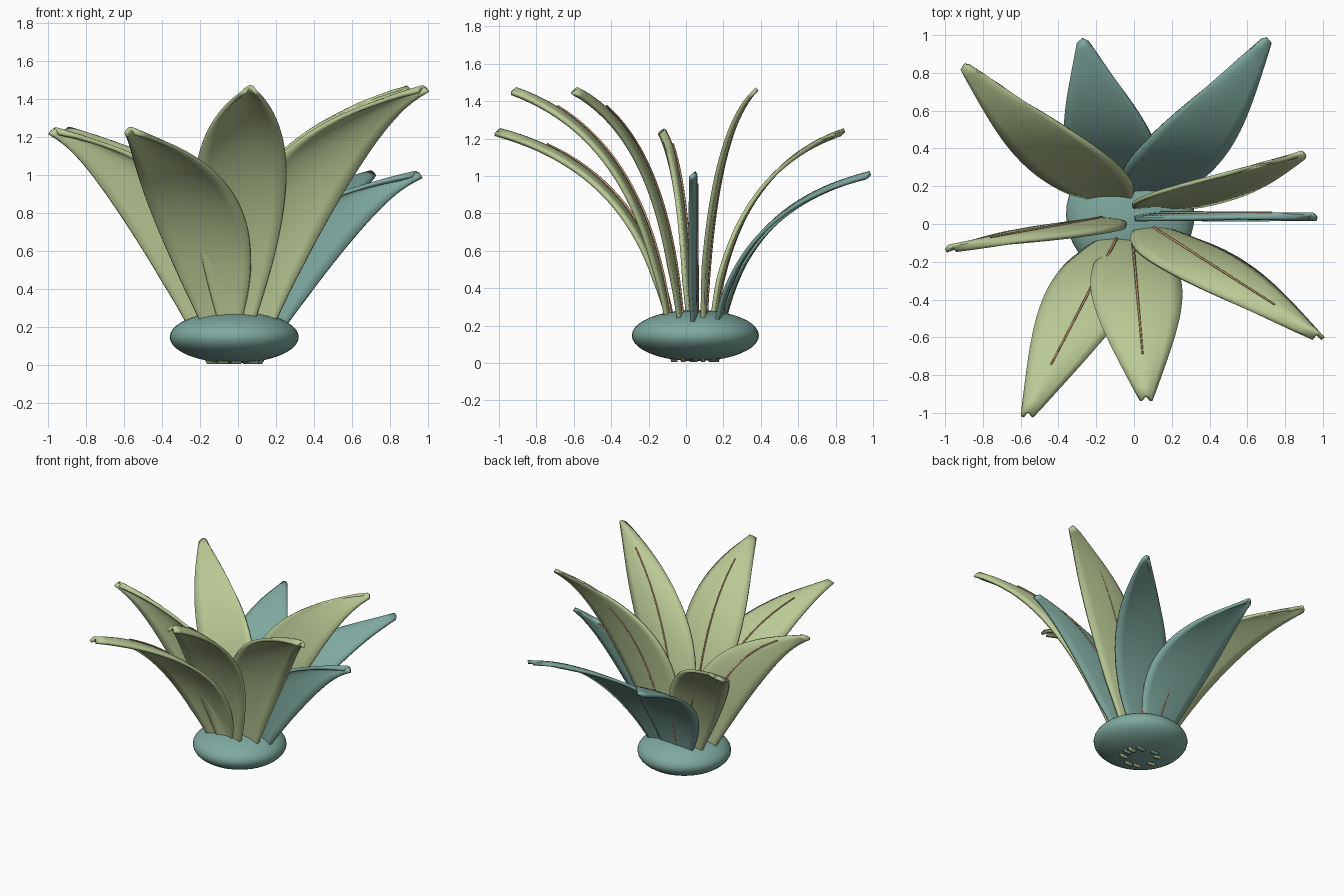
import bpy
import bmesh
import math
from mathutils import Vector

if "Cube" in bpy.data.objects:
    bpy.data.objects.remove(bpy.data.objects["Cube"])

CENTRE = Vector((-0.02, 0.05, 0.0))
GOLDEN = math.radians(137.5)
HEIGHTS = (1.01, 1.24, 1.46)
REACHES = (0.965, 1.18)
FACE = Vector((0, 0.7071, 0.7071))   # side of the blade that carries the rib


def material(name, colour):
    m = bpy.data.materials.new(name)
    m.diffuse_color = (*colour, 1)
    m.use_nodes = True
    m.node_tree.nodes["Principled BSDF"].inputs["Base Color"].default_value = m.diffuse_color
    return m


green = material("leaf green", (0.49, 0.59, 0.30))
teal = material("blue green", (0.21, 0.40, 0.35))
tan = material("rib tan", (0.60, 0.34, 0.17))


def finish(name, bm, mat, angle=40):
    bmesh.ops.recalc_face_normals(bm, faces=bm.faces)
    mesh = bpy.data.meshes.new(name)
    bm.to_mesh(mesh)
    bm.free()
    mesh.materials.append(mat)
    ob = bpy.data.objects.new(name, mesh)
    bpy.context.collection.objects.link(ob)
    bpy.ops.object.select_all(action='DESELECT')
    ob.select_set(True)
    bpy.context.view_layer.objects.active = ob
    bpy.ops.object.shade_smooth_by_angle(angle=math.radians(angle))
    return ob


def spine(t, angle, reach, height):
    # Quadratic arc: rises steeply, then leans outward
    r = 0.12 * (1 - t) ** 2 + 2 * 0.2 * t * (1 - t) + reach * t * t
    z = 0.005 + 2 * 0.82 * height * t * (1 - t) + height * t * t
    return CENTRE + Vector((r * math.cos(angle), r * math.sin(angle), z))


def half_width(t):
    return 0.025 + 0.215 * max(0, math.sin(math.pi * t)) ** 0.95


def leaf(i, angle, reach, height, mat):
    # Broad blade, its edges bent slightly away from the rib side
    bm = bmesh.new()
    rows, cols = 28, 8
    grid = []
    for a in range(rows + 1):
        t = a / rows
        p = spine(t, angle, reach, height)
        row = []
        for b in range(cols + 1):
            u = 2 * b / cols - 1
            q = p + Vector((u * half_width(t), 0, 0)) - FACE * 0.035 * u * u * min(1, t * 4)
            row.append(bm.verts.new(q))
        grid.append(row)
    for a in range(rows):
        for b in range(cols):
            bm.faces.new((grid[a][b], grid[a][b + 1], grid[a + 1][b + 1], grid[a + 1][b]))
    ob = finish("leaf_%d" % (i + 1), bm, mat)
    mod = ob.modifiers.new("thickness", 'SOLIDIFY')
    mod.thickness = 0.022
    mod.offset = 0


def rib(i, angle, reach, height):
    # Thin round midrib
    bm = bmesh.new()
    steps, sides, radius = 20, 6, 0.008
    rings = []
    for a in range(steps + 1):
        t = 0.08 + 0.77 * a / steps
        p = spine(t, angle, reach, height) + FACE * 0.016
        d = spine(t + 0.01, angle, reach, height) - spine(t - 0.01, angle, reach, height)
        side = d.cross(Vector((0, 0, 1))).normalized()
        up = side.cross(d).normalized()
        rad = radius * (1 - 0.4 * a / steps)
        rings.append([bm.verts.new(p + rad * (side * math.cos(k * math.tau / sides)
                                              + up * math.sin(k * math.tau / sides)))
                      for k in range(sides)])
    for r0, r1 in zip(rings, rings[1:]):
        for k in range(sides):
            n = (k + 1) % sides
            bm.faces.new((r0[k], r0[n], r1[n], r1[k]))
    bm.faces.new(rings[0])
    bm.faces.new(rings[-1])
    finish("leaf_rib_%d" % (i + 1), bm, tan, 65)


# Flattened bulb at the base
bm = bmesh.new()
bmesh.ops.create_uvsphere(bm, u_segments=40, v_segments=20, radius=1)
bmesh.ops.scale(bm, vec=(0.34, 0.34, 0.137), verts=bm.verts)
bmesh.ops.translate(bm, vec=CENTRE + Vector((0, 0, 0.147)), verts=bm.verts)
finish("bulb", bm, teal)

# Nine leaves spaced by the golden angle, in three heights
for i in range(9):
    args = (i * GOLDEN, REACHES[i % 2], HEIGHTS[i % 3])
    leaf(i, *args, teal if i % 3 == 0 else green)
    rib(i, *args)
